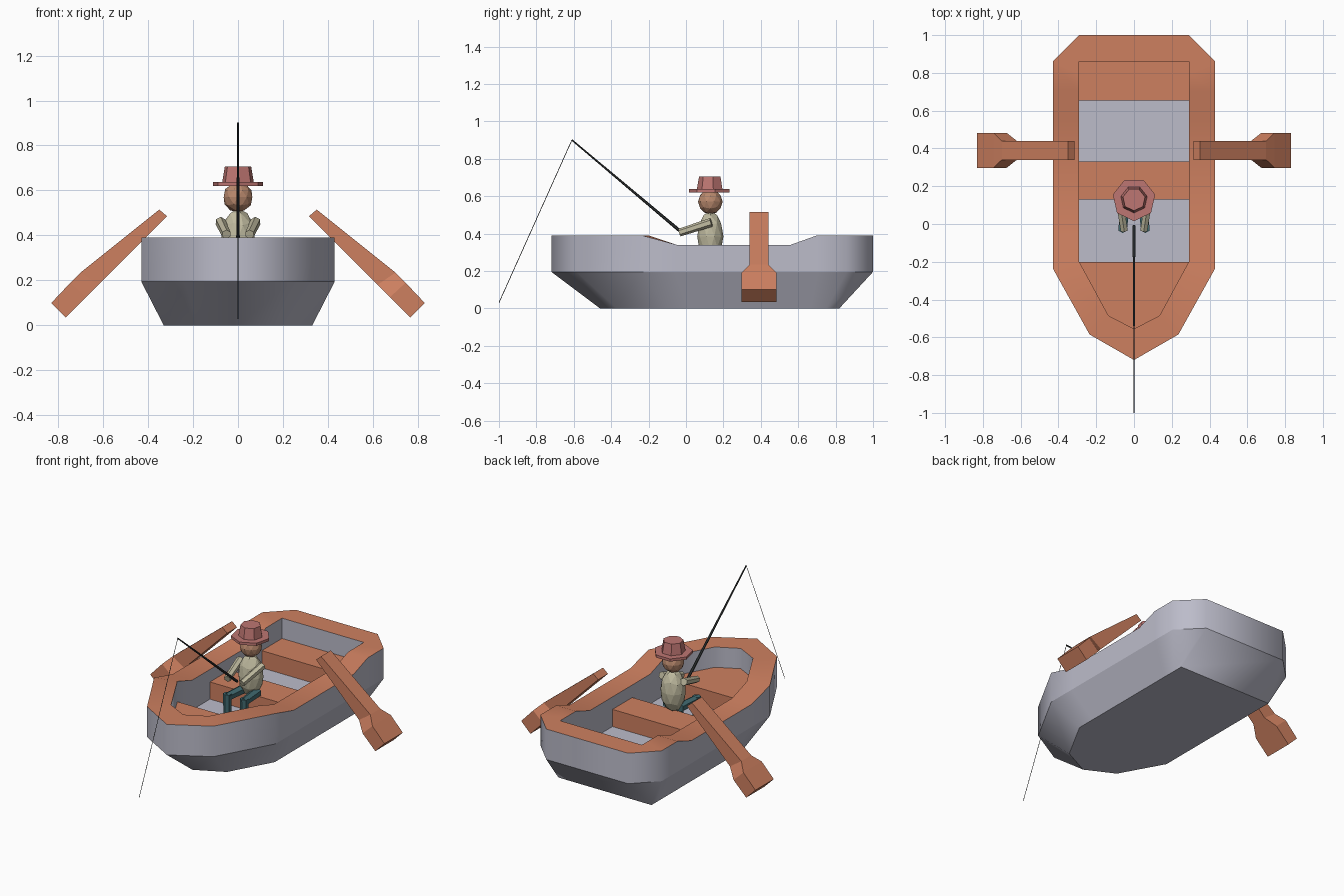
import bpy, bmesh, math
from mathutils import Vector, Matrix

if "Cube" in bpy.data.objects:
    bpy.data.objects.remove(bpy.data.objects["Cube"])


def material(name, rgb):
    m = bpy.data.materials.new(name)
    lin = [(c / 255 / 12.92) if c < 10 else ((c / 255 + 0.055) / 1.055) ** 2.4 for c in rgb]
    m.diffuse_color = (*lin, 1)
    m.use_nodes = True
    m.node_tree.nodes["Principled BSDF"].inputs["Base Color"].default_value = m.diffuse_color
    return m


GREY = material("hull grey", (188, 188, 202))
WOOD = material("orange wood", (206, 128, 96))
HAT = material("hat red", (190, 118, 114))
SKIN = material("skin", (186, 138, 110))
SHIRT = material("cream shirt", (192, 187, 160))
PANTS = material("teal trousers", (66, 108, 114))
BLACK = material("rod black", (48, 52, 52))


def finish(name, bm, *mats):
    bmesh.ops.recalc_face_normals(bm, faces=bm.faces)
    me = bpy.data.meshes.new(name)
    bm.to_mesh(me)
    bm.free()
    for m in mats:
        me.materials.append(m)
    ob = bpy.data.objects.new(name, me)
    bpy.context.collection.objects.link(ob)
    return ob


def loft(rings):
    """Closed solid through rings that have equal point counts."""
    bm = bmesh.new()
    vs = [[bm.verts.new(p) for p in r] for r in rings]
    n = len(rings[0])
    bm.faces.new(vs[0])
    for k in range(len(rings) - 1):
        for i in range(n):
            j = (i + 1) % n
            f = bm.faces.new((vs[k][i], vs[k][j], vs[k + 1][j], vs[k + 1][i]))
            f.material_index = 1 if k == 2 else 0
    bm.faces.new(vs[-1])
    bm.verts.index_update()
    return bm


def limb(name, p, q, r1, r2, sides, mat):
    """Tapered prism from p to q."""
    p, q = Vector(p), Vector(q)
    d = q - p
    bm = bmesh.new()
    bmesh.ops.create_cone(bm, cap_ends=True, segments=sides, radius1=r1, radius2=r2, depth=d.length,
                          matrix=Matrix.Translation((p + q) / 2) @ d.to_track_quat('Z', 'Y').to_matrix().to_4x4())
    return finish(name, bm, mat)


def ball(name, center, radii, mat):
    bm = bmesh.new()
    bmesh.ops.create_icosphere(bm, subdivisions=2, radius=1,
                               matrix=Matrix.Translation(center) @ Matrix.Diagonal((*radii, 1)))
    return finish(name, bm, mat)


def both_sides(half):
    """Half outline starting at the bow tip -> full outline."""
    return half + [(-x, y) for x, y in reversed(half[1:])]


def sheer(y):
    """Rim height, dipping amidships."""
    t = min(max((-0.05 - y) / 0.15, (y - 0.56) / 0.14, 0), 1)
    return 0.34 + 0.05 * t


# Hull: bottom, chine, outer rim, inner rim, floor
outer = both_sides([(0, -.72), (.235, -.585), (.43, -.235), (.43, -.05),
                    (.43, .56), (.43, .70), (.43, .86), (.29, 1.0)])
inner = both_sides([(0, -.555), (.135, -.485), (.29, -.2), (.29, -.05),
                    (.29, .56), (.29, .70), (.29, .80), (.29, .86)])
base = both_sides([(0, -.46), (.18, -.37), (.33, -.10), (.33, .02),
                   (.33, .54), (.33, .66), (.33, .75), (.33, .82)])
FLOOR, SEAT = 0.15, 0.26
bm = loft([[(x, y, 0) for x, y in base],
           [(x, y, .195) for x, y in outer],
           [(x, y, sheer(y)) for x, y in outer],
           [(x, y, sheer(y)) for x, y in inner],
           [(x, y, FLOOR) for x, y in inner]])
bmesh.ops.recalc_face_normals(bm, faces=bm.faces)
n = len(outer)
for f in bm.faces:
    f.smooth = True
for e in bm.edges:
    a, b = e.verts
    e.smooth = a.index // n != b.index // n and e.calc_face_angle(0) < math.radians(65)
finish("hull", bm, GREY, WOOD)

# Seats: bow, middle, stern
bow = both_sides([(0, -.555), (.135, -.485), (.29, -.2)])
for name, outline in (("bow_seat", bow),
                      ("middle_seat", [(-.29, .13), (.29, .13), (.29, .33), (-.29, .33)]),
                      ("stern_seat", [(-.29, .655), (.29, .655), (.29, .86), (-.29, .86)])):
    finish(name, loft([[(x, y, z) for x, y in outline] for z in (FLOOR - .01, SEAT)]), WOOD)

# Oars: sections are (upper x, upper z, lower x, lower z, half width)
sections = [(.35, .515, .315, .485, .05), (.70, .235, .62, .18, .05),
            (.745, .19, .675, .125, .093), (.83, .10, .765, .035, .093)]
for side, s in (("right", 1), ("left", -1)):
    rings = [[(s * ux, .39 - w, uz), (s * ux, .39 + w, uz), (s * lx, .39 + w, lz), (s * lx, .39 - w, lz)]
             for ux, uz, lx, lz, w in sections]
    finish(side + "_oar", loft(rings), WOOD, WOOD)
    # Angler's limbs
    limb(side + "_arm", (s * .078, .135, .46), (s * .052, -.035, .405), .024, .021, 6, SHIRT)
    limb(side + "_thigh", (s * .045, .13, .285), (s * .06, -.03, .285), .03, .026, 6, PANTS)
    limb(side + "_shin", (s * .06, -.022, .305), (s * .06, -.022, FLOOR), .026, .022, 6, PANTS)

# Angler's body and head
ball("torso", (0, .13, .385), (.078, .07, .135), SHIRT)
ball("head", (0, .13, .57), (.067, .066, .068), SKIN)

# Hat: seven-sided brim and crown, one corner facing forward


def heptagon(r, z):
    return [(r * math.cos(a), .13 + r * math.sin(a), z)
            for a in (-math.pi / 2 + i * math.tau / 7 for i in range(7))]


finish("hat_brim", loft([heptagon(.115, .62), heptagon(.115, .637)]), HAT)
finish("hat_crown", loft([heptagon(.073, .63), heptagon(.06, .706)]), HAT)

# Fishing rod and line
tip = (0, -.61, .90)
limb("fishing_rod", (0, -.01, .395), tip, .009, .004, 6, BLACK)
limb("fishing_line", tip, (0, -1.0, .03), .0018, .0018, 4, BLACK)
